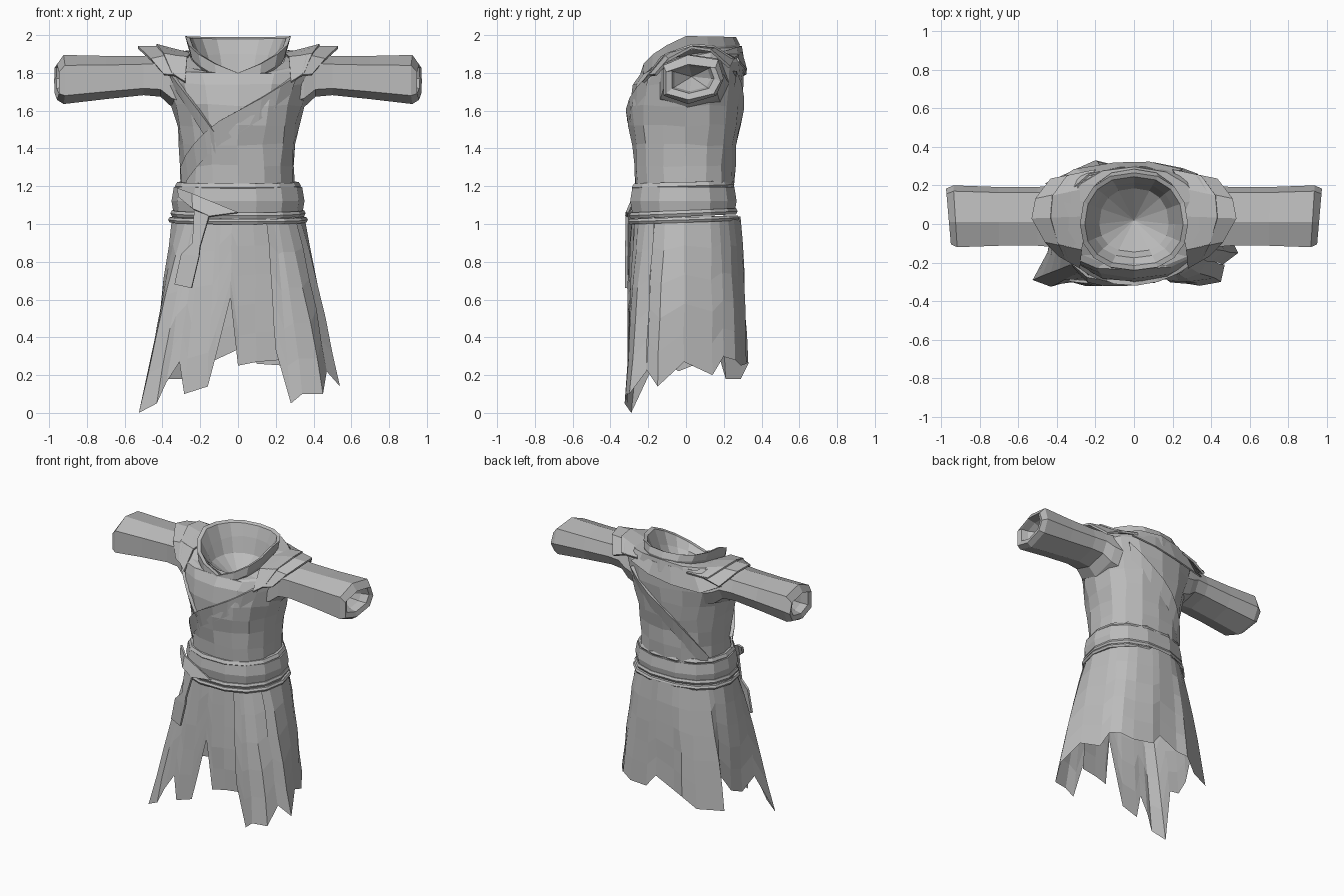
import bpy
import bmesh
import math
import random
from mathutils import Vector

random.seed(4)
default = bpy.data.objects.get("Cube")
if default:
    bpy.data.objects.remove(default)

# One plain cloth colour
cloth = bpy.data.materials.new("grey_cloth")
cloth.use_nodes = True
grey = (0.5, 0.5, 0.5, 1)
cloth.diffuse_color = grey
shader = next(n for n in cloth.node_tree.nodes if n.type == "BSDF_PRINCIPLED")
shader.inputs["Base Color"].default_value = grey
shader.inputs["Roughness"].default_value = 0.9


def grid(name, rows, closed=False, tip=None, thickness=0):
    """Skin rows of points with flat quads, optionally as a tube ending in a point."""
    bm = bmesh.new()
    made = [[bm.verts.new(point) for point in row] for row in rows]
    count = len(rows[0])
    spans = count if closed else count - 1
    for low, high in zip(made, made[1:]):
        for i in range(spans):
            j = (i + 1) % count
            bm.faces.new((low[i], low[j], high[j], high[i]))
    if tip:
        apex = bm.verts.new(tip)
        for i in range(spans):
            bm.faces.new((made[-1][i], made[-1][(i + 1) % count], apex))
    bmesh.ops.recalc_face_normals(bm, faces=bm.faces)
    mesh = bpy.data.meshes.new(name)
    bm.to_mesh(mesh)
    bm.free()
    mesh.materials.append(cloth)
    obj = bpy.data.objects.new(name, mesh)
    bpy.context.collection.objects.link(obj)
    if thickness:
        solid = obj.modifiers.new("thickness", "SOLIDIFY")
        solid.thickness = thickness
        solid.offset = 0


def oval(angle, z, half, front, back, tilt=0, drop=0, grow=0):
    """Point on a squarish oval; tilt raises the back, drop cuts a V into the front."""
    c, s = math.cos(angle), math.sin(angle)
    x = math.copysign(abs(c) ** 0.85, c) * (half + grow)
    y = math.copysign(abs(s) ** 0.9, s) * ((back if s > 0 else front) + grow)
    vee = max(0, -math.asin(s)) / (math.pi / 2)
    return Vector((x, y, z + tilt * s - drop * vee))


def ring(spec, count=16, jitter=0):
    points = [oval(math.tau * i / count, *spec) for i in range(count)]
    for p in points:
        p += Vector([random.uniform(-jitter, jitter) for axis in range(3)])
    return points


# Torso: height, half width, front depth, back depth, tilt, drop
torso = [
    (1.15, 0.31, 0.27, 0.255),
    (1.31, 0.302, 0.28, 0.26),
    (1.42, 0.31, 0.29, 0.27),
    (1.52, 0.325, 0.302, 0.28),
    (1.63, 0.352, 0.302, 0.292),
    (1.74, 0.39, 0.275, 0.302),
    (1.83, 0.42, 0.24, 0.305, 0.03),
    (1.885, 0.36, 0.225, 0.295, 0.05, 0.045),
    (1.90, 0.255, 0.21, 0.27, 0.04, 0.11),
]
grid("torso", [ring(spec, jitter=0.008) for spec in torso], closed=True)

# Collar: V-fronted folded rim running down into a bowl
collar = [
    (1.89, 0.245, 0.225, 0.28, 0.02, 0.14),
    (1.93, 0.262, 0.245, 0.285, 0.02, 0.17),
    (1.995, 0.28, 0.24, 0.265, -0.005, 0.20),
    (1.985, 0.255, 0.215, 0.245, -0.005, 0.19),
    (1.88, 0.215, 0.175, 0.215, 0.02, 0.08),
    (1.79, 0.18, 0.145, 0.185),
]
grid("collar", [ring(spec) for spec in collar], closed=True, tip=(0, 0.02, 1.64))


def torso_point(degrees, z, grow):
    for low, high in zip(torso, torso[1:]):
        if z <= high[0]:
            f = (z - low[0]) / (high[0] - low[0])
            mix = [a + (b - a) * f for a, b in zip(low[1:4], high[1:4])]
            return oval(math.radians(degrees), z, *mix, grow=grow)


def wrap_edge(name, start, end, steps=9):
    """Raised diagonal edge of overlapping cloth lying on the torso."""
    inner, lip, fade = [], [], []
    for i in range(steps):
        f = i / (steps - 1)
        angle = start[0] + (end[0] - start[0]) * f
        z = start[1] + (end[1] - start[1]) * f
        inner.append(torso_point(angle, z, -0.01))
        lip.append(torso_point(angle, z, 0.017))
        fade.append(torso_point(angle, max(z - 0.12, 1.16), 0))
    grid(name, [inner, lip, fade])


wrap_edge("front_wrap_over", (-45, 1.79), (-162, 1.30))
wrap_edge("front_wrap_under", (-148, 1.82), (-109, 1.49))
wrap_edge("back_wrap", (55, 1.81), (150, 1.25))

# Sleeves: section outline in depth and height, then length, scales and lift
section = [(-0.15, 0.07), (-0.02, 0.125), (0.14, 0.10), (0.17, 0),
           (0.13, -0.09), (-0.02, -0.135), (-0.15, -0.09)]
stations = [(0.26, 1.2, 1.15, -0.03), (0.35, 1.1, 1.05, -0.01), (0.41, 1, 0.86, 0.02),
            (0.5, 0.95, 0.8, 0.02), (0.7, 0.95, 0.88, 0.01), (0.925, 1, 1, 0),
            (0.96, 0.9, 0.72, -0.015), (0.95, 0.7, 0.58, 0), (0.9, 0.6, 0.5, 0)]
# Shoulder mantle edges, front to back
mantle_in = [(0.28, -0.225, 1.75), (0.27, -0.13, 1.88), (0.25, 0.04, 1.9),
             (0.26, 0.18, 1.905), (0.2, 0.28, 1.89)]
mantle_out = [(0.39, -0.16, 1.79), (0.46, -0.09, 1.87), (0.53, 0.03, 1.935),
              (0.51, 0.13, 1.92), (0.43, 0.23, 1.83)]
for label, side in (("left", 1), ("right", -1)):
    rows = [[(side * (x + 0.1 * y * x ** 6), 0.03 + y * wide, 1.77 + lift + z * tall)
             for y, z in section] for x, wide, tall, lift in stations]
    grid(label + "_sleeve", rows, closed=True, tip=(side * 0.8, 0.03, 1.78))
    inside = [Vector((side * x, y, z)) for x, y, z in mantle_in]
    outside = [Vector((side * x, y, z)) for x, y, z in mantle_out]
    middle = [a.lerp(b, 0.5) + Vector((0, 0, 0.016)) for a, b in zip(inside, outside)]
    grid(label + "_shoulder_mantle", [inside, middle, outside], thickness=0.015)
    # Second, shorter layer of cloth above the first
    upper = [a.lerp(b, 0.65) + Vector((0, 0, 0.026)) for a, b in zip(inside, outside)]
    grid(label + "_shoulder_fold", [inside, upper], thickness=0.01)

# Loose yoke of cloth across the upper back
yoke = [(-0.43, 0.2, 1.82), (-0.31, 0.28, 1.77), (-0.1, 0.314, 1.79),
        (0.08, 0.318, 1.82), (0.25, 0.28, 1.86)]
grid("back_yoke", [yoke, [(x * 0.75, y - 0.025, 1.91) for x, y, z in yoke]], thickness=0.01)


# Belt: wide sash, rolled top lip and slanted lower cords
def band(name, low, high, half, front, back, tilt, bulge=0.012):
    levels = [(low, -0.03), (low, 0), ((low + high) / 2, bulge), (high, 0), (high, -0.03)]
    grid(name, [ring((z, half + g, front + g, back + g, tilt), 14) for z, g in levels],
         closed=True)


band("sash", 1.05, 1.195, 0.34, 0.29, 0.262, 0)
band("sash_top_lip", 1.18, 1.222, 0.322, 0.282, 0.25, 0.008)
band("upper_cord", 1.04, 1.072, 0.35, 0.30, 0.272, 0.012, 0.008)
band("lower_cord", 1.008, 1.036, 0.362, 0.305, 0.28, 0.01, 0.008)

# Folded knot and hanging tail on the sash
grid("sash_fold", [[(-0.32, -0.2, 1.19), (-0.24, -0.27, 1.16), (0, -0.312, 1.06)],
                   [(-0.31, -0.22, 1.14), (-0.24, -0.295, 1.08), (-0.15, -0.315, 1.04)]],
     thickness=0.015)
grid("sash_tail", [[(-0.23, -0.28, 1.08), (-0.15, -0.312, 1.05)],
                   [(-0.24, -0.3, 0.9), (-0.2, -0.315, 0.88)],
                   [(-0.3, -0.295, 0.84), (-0.205, -0.315, 0.83)],
                   [(-0.335, -0.29, 0.68), (-0.245, -0.315, 0.66)]], thickness=0.015)


def skirt_panel(name, hem, lift=0, rows=6):
    """Cloth hung from the belt down to a torn hem of points."""
    sheet = []
    for r in range(rows):
        f = r / (rows - 1)
        line = []
        for x, y, z in hem:
            angle = math.atan2(y / 0.31, x / 0.47)
            top = Vector((math.cos(angle) * (0.352 + lift),
                          math.sin(angle) * (0.285 + lift), 1.04))
            p = top.lerp(Vector((x, y, z)), f)
            fullness = 1 + 0.04 * math.sin(math.pi * (1.04 - p.z) / 1.04) * (1 - f * f)
            wobble = random.uniform(-0.005, 0.005) if 0 < r < rows - 1 else 0
            line.append((p.x * fullness + wobble, p.y * fullness + wobble, p.z))
        sheet.append(line)
    grid(name, sheet)


skirt_panel("front_right_skirt", [
    (-0.45, -0.15, 0.3), (-0.525, -0.29, 0), (-0.43, -0.325, 0.05), (-0.38, -0.31, 0.16),
    (-0.31, -0.3, 0.27), (-0.285, -0.31, 0.1), (-0.16, -0.31, 0.14), (-0.12, -0.31, 0.29),
    (-0.04, -0.31, 0.61), (0, -0.3, 0.25), (0.1, -0.29, 0.27), (0.22, -0.28, 0.28)])
skirt_panel("front_left_skirt", [
    (0.2, -0.3, 0.33), (0.28, -0.31, 0.05), (0.34, -0.32, 0.1), (0.45, -0.3, 0.1),
    (0.47, -0.21, 0.22)], 0.012)
skirt_panel("left_skirt", [
    (0.46, -0.21, 0.23), (0.54, -0.15, 0.14), (0.47, -0.01, 0.27),
    (0.42, 0.14, 0.2), (0.38, 0.2, 0.3)])
skirt_panel("back_skirt", [
    (0.38, 0.19, 0.3), (0.33, 0.26, 0.28), (0.25, 0.29, 0.25), (0.1, 0.32, 0.26),
    (0.03, 0.31, 0.35), (-0.12, 0.31, 0.28), (-0.2, 0.33, 0.26), (-0.29, 0.29, 0.18),
    (-0.46, 0.21, 0.18), (-0.38, 0.14, 0.42)], 0.004)
skirt_panel("right_skirt", [
    (-0.38, 0.15, 0.4), (-0.41, 0.06, 0.26), (-0.43, -0.04, 0.22), (-0.45, -0.16, 0.3)])
